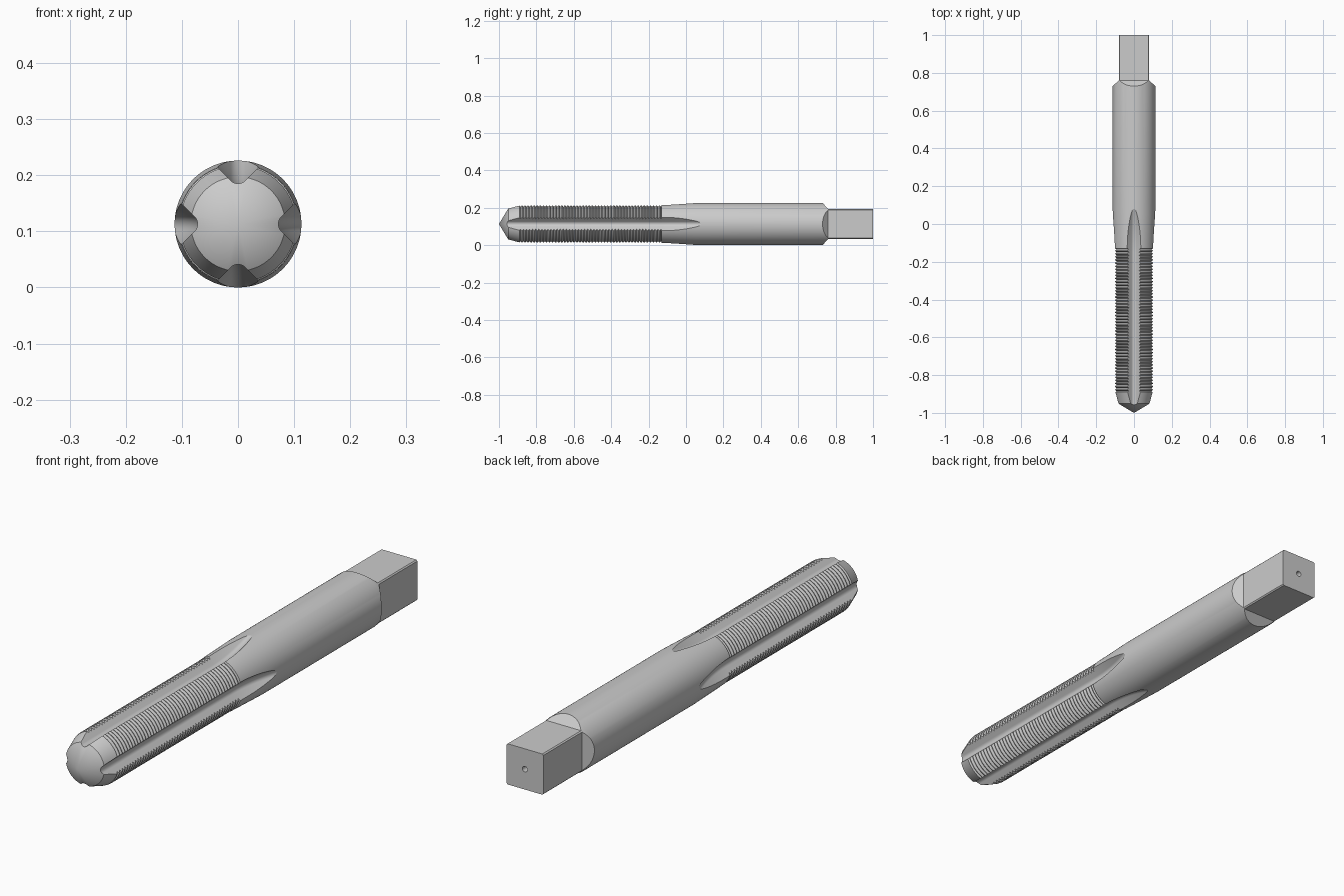
import bpy, bmesh
from math import sin, cos, pi
from mathutils import Matrix

if "Cube" in bpy.data.objects:
    bpy.data.objects.remove(bpy.data.objects["Cube"])

R = 0.113          # shank radius, also height of the axis
SEG = 96


def loft(name, rings, turn=0.0):
    """Skin a list of rings lying around the y axis, cap both ends."""
    bm = bmesh.new()
    vs = [[bm.verts.new(p) for p in ring] for ring in rings]
    n = len(vs[0])
    for a, b in zip(vs, vs[1:]):
        for i in range(n):
            j = (i + 1) % n
            bm.faces.new((a[i], a[j], b[j], b[i]))
    bm.faces.new(vs[0])
    bm.faces.new(vs[-1])
    bmesh.ops.remove_doubles(bm, verts=bm.verts, dist=1e-6)
    bmesh.ops.recalc_face_normals(bm, faces=bm.faces)
    bm.transform(Matrix.Translation((0, 0, R)) @ Matrix.Rotation(turn, 4, 'Y'))
    me = bpy.data.meshes.new(name)
    bm.to_mesh(me)
    bm.free()
    ob = bpy.data.objects.new(name, me)
    bpy.context.collection.objects.link(ob)
    return ob


def lathe(name, profile, seg=SEG):
    return loft(name, [[(r * cos(2 * pi * (i + .5) / seg), y, r * sin(2 * pi * (i + .5) / seg))
                        for i in range(seg)] for y, r in profile])


# Body: pointed tip, chamfer, thread ridges, shank
profile = [(-1.0, 0), (-0.95, 0.084), (-0.89, 0.104), (-0.885, 0.096)]
THREADS, y0, y1 = 46, -0.885, -0.133
pitch = (y1 - y0) / THREADS
for k in range(THREADS):
    profile += [(y0 + (k + .42) * pitch, 0.106), (y0 + (k + .58) * pitch, 0.106),
                (y0 + (k + 1) * pitch, 0.096)]
profile += [(-0.13, 0.107), (0.05, R), (0.74, R), (0.76, 0.110), (1.0, 0.110)]
body = lathe("threading_tap", profile)

# Flute cutter section: rounded V, half width u against depth h
rad, steps = 0.018, 12
section = [(rad * sin(a), rad * (1 - cos(a)))
           for a in [-pi / 4 + pi / 2 * i / steps for i in range(steps + 1)]]
section = [(-0.0874, 0.08)] + section + [(0.0874, 0.08)]
path = [(-1.05, 0.0)] + [(-0.15 + 0.23 * t, 0.041 * t * t)
                         for t in [i / 12 for i in range(15)]]

# Drive square cutter outline in (y, radius), with a sloped shoulder
square = [(0.76, 0.08), (1.1, 0.08), (1.1, 0.2), (0.651, 0.2)]

cutters = []
for q in range(4):
    turn = q * pi / 2
    cutters.append(loft("flute_cutter", [[(u, y, 0.072 + h + lift) for u, h in section]
                                         for y, lift in path], turn))
    cutters.append(loft("square_cutter", [[(x, y, r) for y, r in square]
                                          for x in (-0.3, 0.3)], turn))

# Centre hole in the drive end
cutters.append(lathe("hole_cutter", [(0.965, 0), (0.975, 0.011), (1.05, 0.011)], 32))

# Carve the body
bpy.context.view_layer.objects.active = body
body.select_set(True)
for c in cutters:
    m = body.modifiers.new("cut", 'BOOLEAN')
    m.operation, m.solver, m.object = 'DIFFERENCE', 'EXACT', c
    bpy.ops.object.modifier_apply(modifier=m.name)
for c in cutters:
    bpy.data.objects.remove(c)

bpy.ops.object.shade_smooth_by_angle(angle=0.24)
